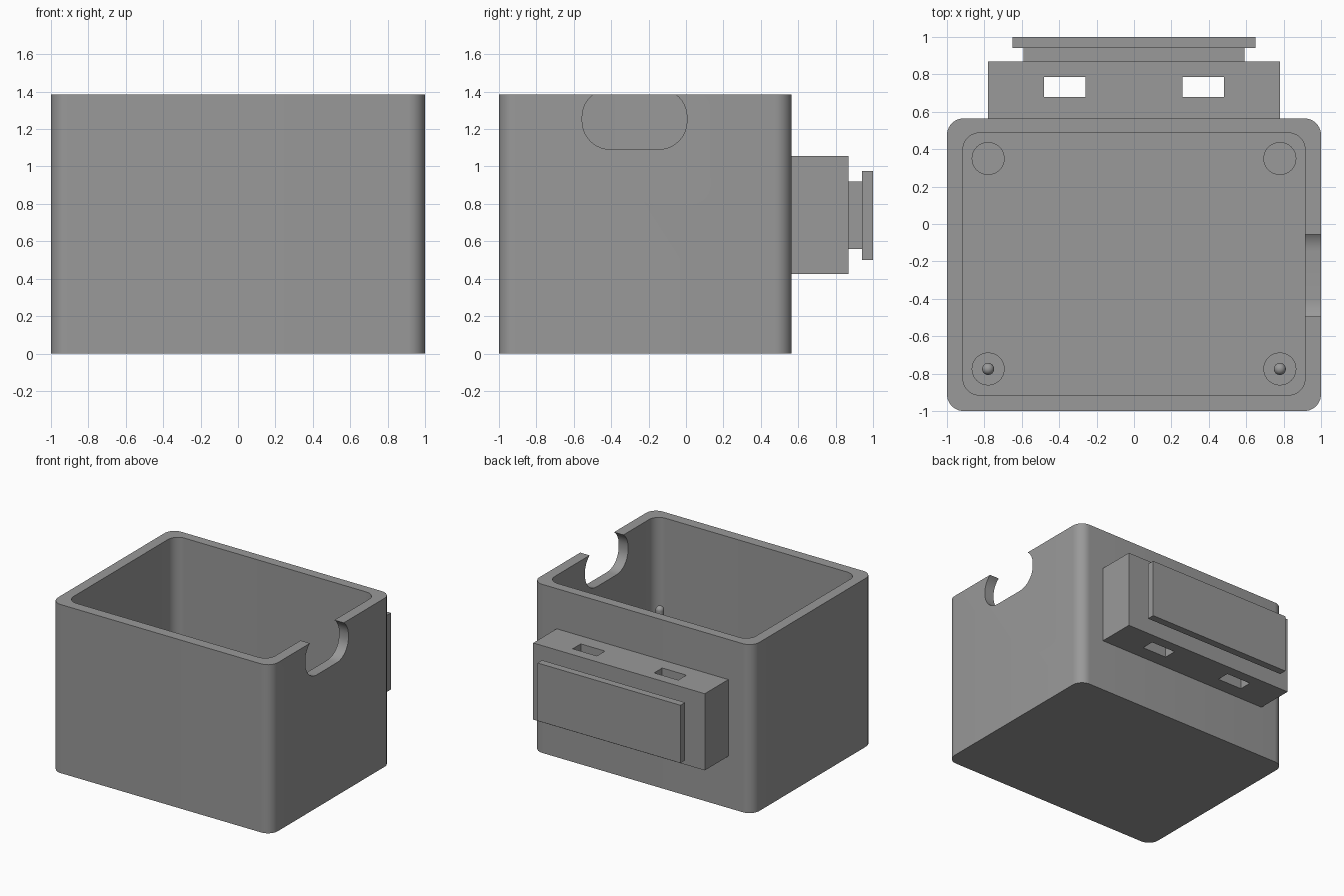
import bpy, bmesh, math
from mathutils import Matrix

if "Cube" in bpy.data.objects:
    bpy.data.objects.remove(bpy.data.objects["Cube"])

grey = bpy.data.materials.new("plain grey")
grey.diffuse_color = (0.32, 0.32, 0.32, 1)
grey.use_nodes = True
grey.node_tree.nodes["Principled BSDF"].inputs["Base Color"].default_value = grey.diffuse_color


def finish(bm, name, smooth=True):
    bmesh.ops.recalc_face_normals(bm, faces=bm.faces)
    me = bpy.data.meshes.new(name)
    bm.to_mesh(me)
    bm.free()
    ob = bpy.data.objects.new(name, me)
    bpy.context.collection.objects.link(ob)
    me.materials.append(grey)
    if smooth:
        shade(ob)
    return ob


def shade(ob):
    bpy.ops.object.select_all(action='DESELECT')
    ob.select_set(True)
    bpy.context.view_layer.objects.active = ob
    bpy.ops.object.shade_smooth_by_angle(angle=math.radians(30))


def rounded_prism(name, u0, u1, v0, v1, w0, w1, r, axis='Z', steps=10):
    """Rounded rectangle (u, v) extruded along w; axis Z uses xy, axis X uses yz."""
    bm = bmesh.new()
    pts = []
    corners = [(u1 - r, v1 - r), (u0 + r, v1 - r), (u0 + r, v0 + r), (u1 - r, v0 + r)]
    for q, (cu, cv) in enumerate(corners):
        for i in range(steps + 1):
            a = math.pi / 2 * (q + i / steps)
            pts.append((cu + r * math.cos(a), cv + r * math.sin(a)))
    place = (lambda u, v, w: (u, v, w)) if axis == 'Z' else (lambda u, v, w: (w, u, v))
    rings = [[bm.verts.new(place(u, v, w)) for u, v in pts] for w in (w0, w1)]
    bm.faces.new(rings[0])
    bm.faces.new(rings[1])
    n = len(pts)
    for i in range(n):
        j = (i + 1) % n
        bm.faces.new((rings[0][i], rings[0][j], rings[1][j], rings[1][i]))
    return finish(bm, name)


def block(name, x0, x1, y0, y1, z0, z1):
    bm = bmesh.new()
    bmesh.ops.create_cube(bm, size=1)
    for v in bm.verts:
        v.co = ((x0 + x1) / 2 + v.co.x * (x1 - x0),
                (y0 + y1) / 2 + v.co.y * (y1 - y0),
                (z0 + z1) / 2 + v.co.z * (z1 - z0))
    return finish(bm, name, False)


def cylinder(name, x, y, z0, z1, r):
    bm = bmesh.new()
    bmesh.ops.create_cone(bm, cap_ends=True, segments=32, radius1=r, radius2=r,
                          depth=z1 - z0, matrix=Matrix.Translation((x, y, (z0 + z1) / 2)))
    return finish(bm, name)


def cut(ob, cutters):
    for c in cutters:
        m = ob.modifiers.new("cut", 'BOOLEAN')
        m.operation, m.solver, m.object = 'DIFFERENCE', 'EXACT', c
        bpy.context.view_layer.objects.active = ob
        bpy.ops.object.modifier_apply(modifier=m.name)
        bpy.data.objects.remove(c)


# Open box with a cable notch in the right wall
box = rounded_prism("box_shell", -1, 1, -1, 0.565, 0, 1.385, 0.09)
cavity = rounded_prism("cavity_cutter", -0.915, 0.915, -0.915, 0.487, 0.085, 1.6, 0.09)
notch = rounded_prism("notch_cutter", -0.555, 0.005, 1.092, 1.415, 0.8, 1.2, 0.15, 'X')
cut(box, [cavity, notch])
shade(box)

# Standoffs inside the box; the front pair carries locating pins
for side, label in ((-1, "left"), (1, "right")):
    for y, end in ((0.35, "back"), (-0.775, "front")):
        cylinder(f"standoff_{end}_{label}", side * 0.78, y, 0.08, 0.61, 0.088)
    cylinder(f"pin_{label}", side * 0.78, -0.775, 0.6, 0.70, 0.032)
    bm = bmesh.new()
    bmesh.ops.create_uvsphere(bm, u_segments=32, v_segments=16, radius=0.032,
                              matrix=Matrix.Translation((side * 0.78, -0.775, 0.70)))
    finish(bm, f"pin_tip_{label}")

# Rear mounting block with two strap slots
mount = block("mount_block", -0.78, 0.78, 0.56, 0.87, 0.425, 1.055)
cut(mount, [block("slot_cutter", s * 0.37 - 0.11, s * 0.37 + 0.11, 0.68, 0.785, 0.2, 1.3)
            for s in (-1, 1)])

# Sliding rail: narrow neck and wider plate
block("rail_neck", -0.59, 0.59, 0.865, 0.945, 0.56, 0.92)
block("rail_plate", -0.65, 0.65, 0.94, 1.0, 0.50, 0.975)
